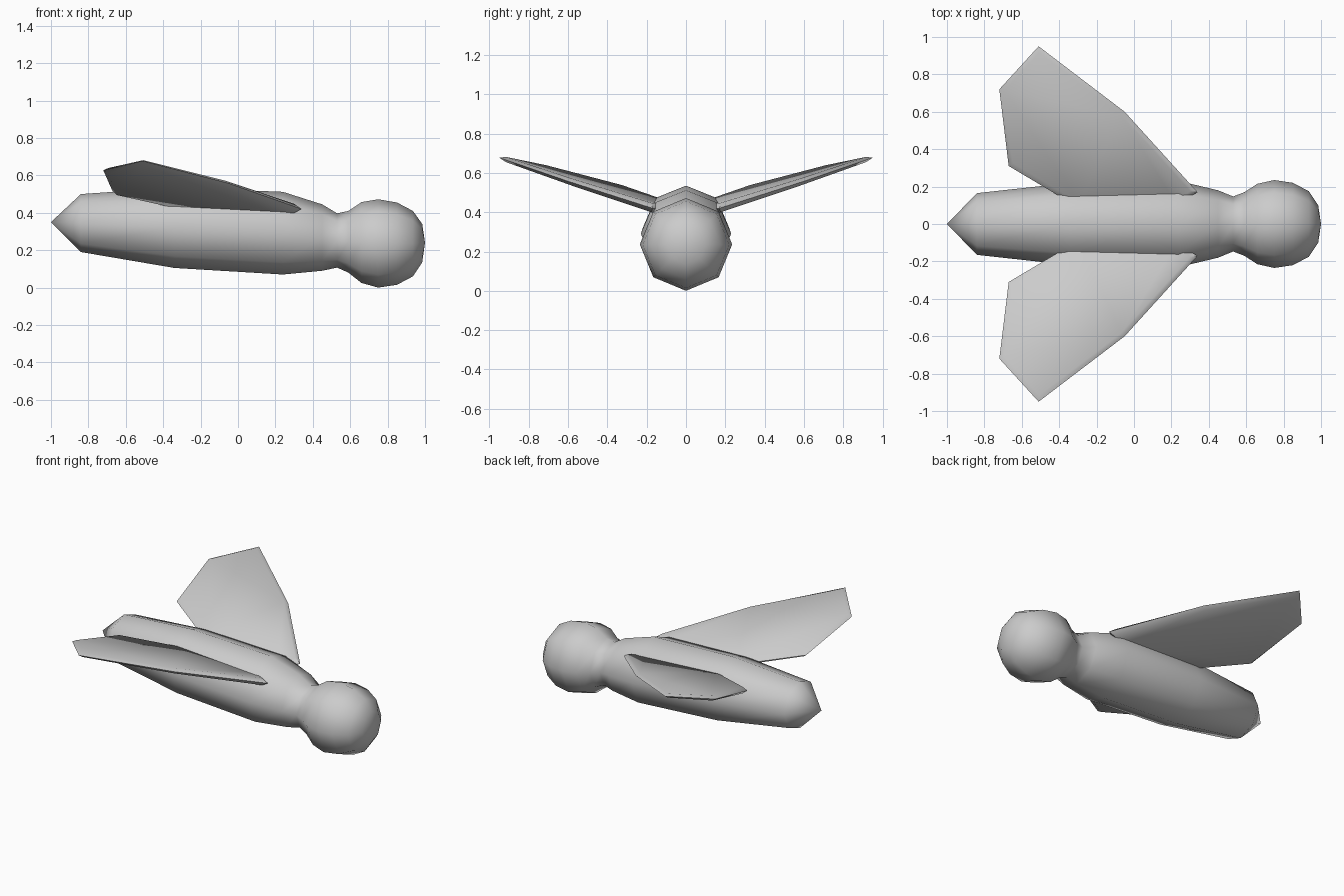
import bpy, bmesh, math

cube = bpy.data.objects.get("Cube")
if cube:
    bpy.data.objects.remove(cube)

# Single plain material
grey = bpy.data.materials.new("light_grey")
grey.use_nodes = True
grey.diffuse_color = (0.6, 0.6, 0.6, 1)
grey.node_tree.nodes["Principled BSDF"].inputs["Base Color"].default_value = (0.6, 0.6, 0.6, 1)


def finish(bm, name, angle):
    """Turn a bmesh into a smooth-shaded object."""
    bmesh.ops.recalc_face_normals(bm, faces=bm.faces)
    mesh = bpy.data.meshes.new(name)
    bm.to_mesh(mesh)
    bm.free()
    mesh.materials.append(grey)
    obj = bpy.data.objects.new(name, mesh)
    bpy.context.collection.objects.link(obj)
    bpy.ops.object.select_all(action="DESELECT")
    obj.select_set(True)
    bpy.context.view_layer.objects.active = obj
    bpy.ops.object.shade_smooth_by_angle(angle=math.radians(angle))
    return obj


# Body and head: eight-sided rings along x, as (x, bottom z, top z, half width)
SIDES = 8
RINGS = [
    (-0.84, 0.19, 0.50, 0.165),
    (-0.34, 0.105, 0.535, 0.22),
    (0.24, 0.07, 0.512, 0.23),
    (0.45, 0.09, 0.445, 0.18),
    (0.53, 0.107, 0.397, 0.147),
    (0.59, 0.08, 0.41, 0.17),
    (0.66, 0.025, 0.457, 0.215),
    (0.75, 0.0, 0.472, 0.235),
    (0.85, 0.015, 0.455, 0.22),
    (0.935, 0.06, 0.41, 0.175),
    (0.985, 0.135, 0.34, 0.10),
]
bm = bmesh.new()
loops = []
for x, low, high, width in RINGS:
    mid, tall = (low + high) / 2, (high - low) / 2
    loops.append([bm.verts.new((x, width * math.sin(a), mid + tall * math.cos(a)))
                  for a in (math.tau * i / SIDES for i in range(SIDES))])
tail_tip = bm.verts.new((-1, 0, 0.35))
nose = bm.verts.new((1, 0, 0.24))
for i in range(SIDES):
    j = (i + 1) % SIDES
    for a, b in zip(loops, loops[1:]):
        bm.faces.new((a[i], a[j], b[j], b[i]))
    bm.faces.new((tail_tip, loops[0][j], loops[0][i]))
    bm.faces.new((nose, loops[-1][i], loops[-1][j]))
finish(bm, "body_and_head", 80)

# Wings: thin plates with chamfered rims, raised outwards and towards the tail
OUTLINE = [(0.34, 0.17), (-0.05, 0.60), (-0.51, 0.95), (-0.72, 0.72),
           (-0.67, 0.31), (-0.30, 0.09), (0.22, 0.10)]


def wing(name, side):
    bm = bmesh.new()
    face = bm.faces.new([bm.verts.new((x, y, 0)) for x, y in OUTLINE])
    face.normal_update()
    bmesh.ops.inset_region(bm, faces=[face], thickness=0.025, depth=0.024,
                           use_boundary=True, use_even_offset=True)
    copy = bmesh.ops.duplicate(bm, geom=bm.verts[:] + bm.edges[:] + bm.faces[:])
    for v in copy["geom"]:
        if isinstance(v, bmesh.types.BMVert):
            v.co.z *= -1
    bmesh.ops.remove_doubles(bm, verts=bm.verts, dist=0.001)
    for v in bm.verts:
        x, y, z = v.co
        thin = 1.1 - 0.6 * y
        v.co = (x, side * y, z * thin + 0.42 - 0.055 * (x - 0.34) + 0.27 * (y - 0.17))
    return finish(bm, name, 50)


wing("right_wing", -1)
wing("left_wing", 1)
